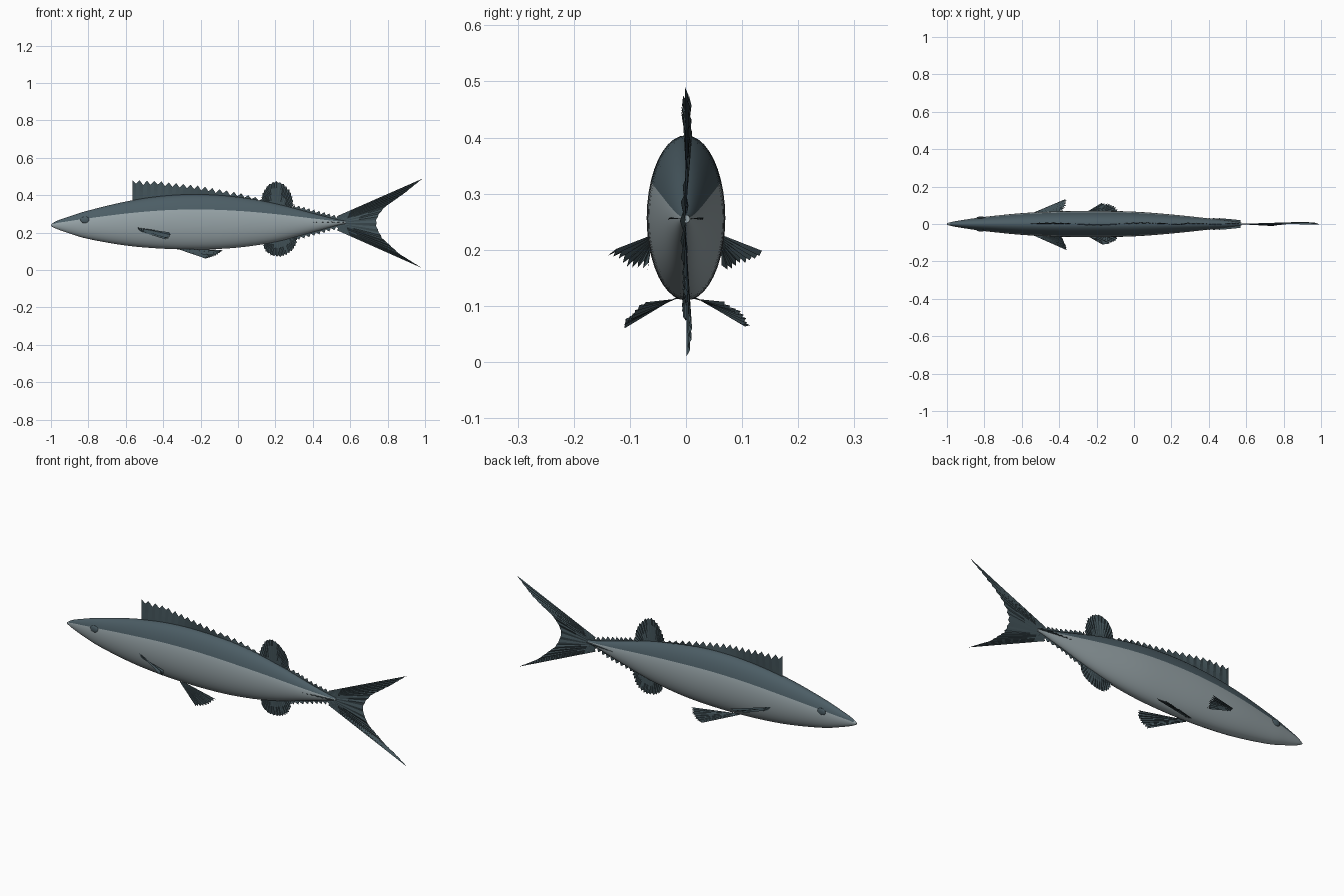
import bpy, bmesh, math, random
from mathutils import Vector

random.seed(4)
cube = bpy.data.objects.get("Cube")
if cube:
    bpy.data.objects.remove(cube)


def material(name, rgb):
    m = bpy.data.materials.new(name)
    m.use_nodes = True
    m.diffuse_color = (*rgb, 1)
    m.node_tree.nodes["Principled BSDF"].inputs["Base Color"].default_value = (*rgb, 1)
    return m


SLATE = material("slate back", (0.072, 0.110, 0.130))
SILVER = material("silver belly", (0.31, 0.37, 0.39))
FIN = material("dark fin", (0.055, 0.085, 0.098))


def finish(name, bm, mats, smooth=None):
    bmesh.ops.recalc_face_normals(bm, faces=bm.faces)
    mesh = bpy.data.meshes.new(name)
    bm.to_mesh(mesh)
    bm.free()
    ob = bpy.data.objects.new(name, mesh)
    bpy.context.collection.objects.link(ob)
    for m in mats:
        mesh.materials.append(m)
    if smooth:
        bpy.ops.object.select_all(action="DESELECT")
        ob.select_set(True)
        bpy.context.view_layer.objects.active = ob
        bpy.ops.object.shade_smooth_by_angle(angle=math.radians(smooth))
    return ob


def along(points, t):
    """Point at fraction t of a polyline, measured by length."""
    pts = [Vector(p) for p in points]
    lengths = [(b - a).length for a, b in zip(pts, pts[1:])]
    d = t * sum(lengths)
    for a, b, l in zip(pts, pts[1:], lengths):
        if d <= l:
            return a.lerp(b, d / l)
        d -= l
    return pts[-1]


def spline(points, t):
    """Smooth curve through points, t from 0 to 1."""
    n = len(points) - 1
    i = min(int(t * n), n - 1)
    u = t * n - i
    a, b, c, d = [Vector(points[min(max(j, 0), n)]) for j in range(i - 1, i + 3)]
    return b + u * ((c - a) + u * ((2 * a - 5 * b + 4 * c - d) + u * (3 * b - a - 3 * c + d))) / 2


# Body: elliptical sections of (x, top, bottom, half width)
SECTIONS = [(-1, .243, .235, .004), (-.97, .262, .220, .012), (-.9, .287, .195, .024),
            (-.8, .318, .166, .038), (-.6, .366, .131, .058), (-.4, .396, .114, .068),
            (-.2, .404, .110, .070), (0, .390, .120, .066), (.2, .355, .150, .051),
            (.4, .303, .203, .030), (.52, .272, .236, .015), (.575, .262, .248, .007)]
SIDES, RINGS = 40, 56


def section(x):
    for a, b in zip(SECTIONS, SECTIONS[1:]):
        if x <= b[0]:
            return Vector(a).lerp(Vector(b), (x - a[0]) / (b[0] - a[0]))
    return Vector(SECTIONS[-1])


bm = bmesh.new()
rings = []
for r in range(RINGS + 1):
    x, top, bottom, w = spline(SECTIONS, r / RINGS)
    angles = [2 * math.pi * s / SIDES for s in range(SIDES)]
    rings.append([bm.verts.new((x, w * math.cos(a), (top + bottom) / 2 + (top - bottom) / 2 * math.sin(a)))
                  for a in angles])
for r, (p, q) in enumerate(zip(rings, rings[1:])):
    for s in range(SIDES):
        t = (s + 1) % SIDES
        f = bm.faces.new((p[s], p[t], q[t], q[s]))
        # Dark back above the flank line, pale lips
        f.material_index = 0 if 3 <= s < 17 and r > 2 else 1
for ring in (rings[0], rings[-1]):
    bm.faces.new(ring).material_index = 1
finish("body", bm, [SLATE, SILVER], 40)


def fin(name, root, edge, teeth, jag, ripple, sway=0.0, steps=4, per_tooth=2):
    """Rayed sheet between a root line and a toothed, rippled outer edge."""
    bm = bmesh.new()
    n = teeth * per_tooth
    base = [along(root, i / n) for i in range(n + 1)]
    tips = [along(edge, i / n) for i in range(n + 1)]
    mid = n // 2
    normal = (tips[mid] - base[mid]).cross(tips[-1] - tips[0]).normalized()
    grid = []
    for i in range(n + 1):
        ray = tips[i] - base[i]
        cut = jag * (i % per_tooth) / (per_tooth - 1) * random.uniform(.7, 1.2)
        tip = tips[i] - ray.normalized() * min(cut, ray.length * .6)
        wave = ripple * (1 if i % 2 else -1) * random.uniform(.5, 1) + sway * math.sin(i / n * 9)
        grid.append([bm.verts.new(base[i].lerp(tip, k / steps) + normal * wave * k / steps)
                     for k in range(steps + 1)])
    for p, q in zip(grid, grid[1:]):
        for k in range(steps):
            bm.faces.new((p[k], q[k], q[k + 1], p[k + 1]))
    return finish(name, bm, [FIN])


def body_line(x0, x1, upper, offset):
    """Centre line of the back or belly, shifted outward by offset."""
    line = []
    for i in range(13):
        x = x0 + (x1 - x0) * i / 12
        s = section(x)
        line.append((x, 0, s[1] + offset if upper else s[2] - offset))
    return line


# Spiny front dorsal fin
fin("front_dorsal_fin", body_line(-.565, .13, True, -.01),
    [(-.565, 0, .482), (-.4, 0, .473), (-.2, 0, .45), (0, 0, .415), (.13, 0, .38)],
    18, .022, .003, .007)

# Rounded rear dorsal and anal fins
fin("rear_dorsal_fin", [(.15, 0, .35), (.27, 0, .325)],
    [(.12, 0, .37), (.135, 0, .42), (.16, 0, .457), (.2, 0, .477), (.24, 0, .465),
     (.275, 0, .43), (.293, 0, .385), (.3, 0, .33)], 16, .008, .003, .005)
fin("anal_fin", [(.15, 0, .15), (.3, 0, .185)],
    [(.13, 0, .13), (.15, 0, .095), (.18, 0, .075), (.22, 0, .069), (.26, 0, .08),
     (.295, 0, .105), (.315, 0, .145), (.32, 0, .18)], 16, .008, .003, .005)

# Rows of finlets towards the tail
for name, upper in (("upper_finlets", True), ("lower_finlets", False)):
    fin(name, body_line(.29, .56, upper, -.006), body_line(.30, .57, upper, .022), 10, .018, .002, .003, 2)

# Forked tail
fin("tail_fin", [(.53, 0, .288), (.545, 0, .25), (.53, 0, .212)],
    [(.99, 0, .49), (.89, 0, .41), (.785, 0, .336), (.75, 0, .29), (.74, 0, .255),
     (.75, 0, .21), (.775, 0, .168), (.865, 0, .085), (.985, 0, .01)], 20, .006, .003, .008, 6)

# Paired fins, side keels and eyes
for side, s in (("left", 1), ("right", -1)):
    # The model faces -y, so its left and right ends lie along x; pairs sit on +y and -y
    where = "back" if s > 0 else "front"
    fin(where + "_pectoral_fin",
        [(-.54, s * .060, .228), (-.52, s * .062, .205)],
        [(-.357, s * .137, .195), (-.365, s * .105, .178), (-.385, s * .066, .168)],
        8, .012, .007, .003)
    fin(where + "_pelvic_fin",
        [(-.33, s * .018, .115), (-.30, s * .012, .113)],
        [(-.17, s * .112, .063), (-.135, s * .108, .072), (-.10, s * .092, .09), (-.08, s * .068, .106)],
        8, .010, .004, .002)

    fin(where + "_tail_keel", [(.39, s * .020, .254), (.57, s * .004, .255)],
        [(.40, s * .032, .256), (.48, s * .031, .257), (.57, s * .022, .256)], 6, .003, .002, 0, 2)

    bm = bmesh.new()
    bmesh.ops.create_uvsphere(bm, u_segments=16, v_segments=10, radius=1)
    for v in bm.verts:
        v.co = Vector((-.818 + v.co.x * .024, s * (.034 + v.co.y * .006), .268 + v.co.z * .018))
    finish(where + "_eye", bm, [SLATE], 40)
